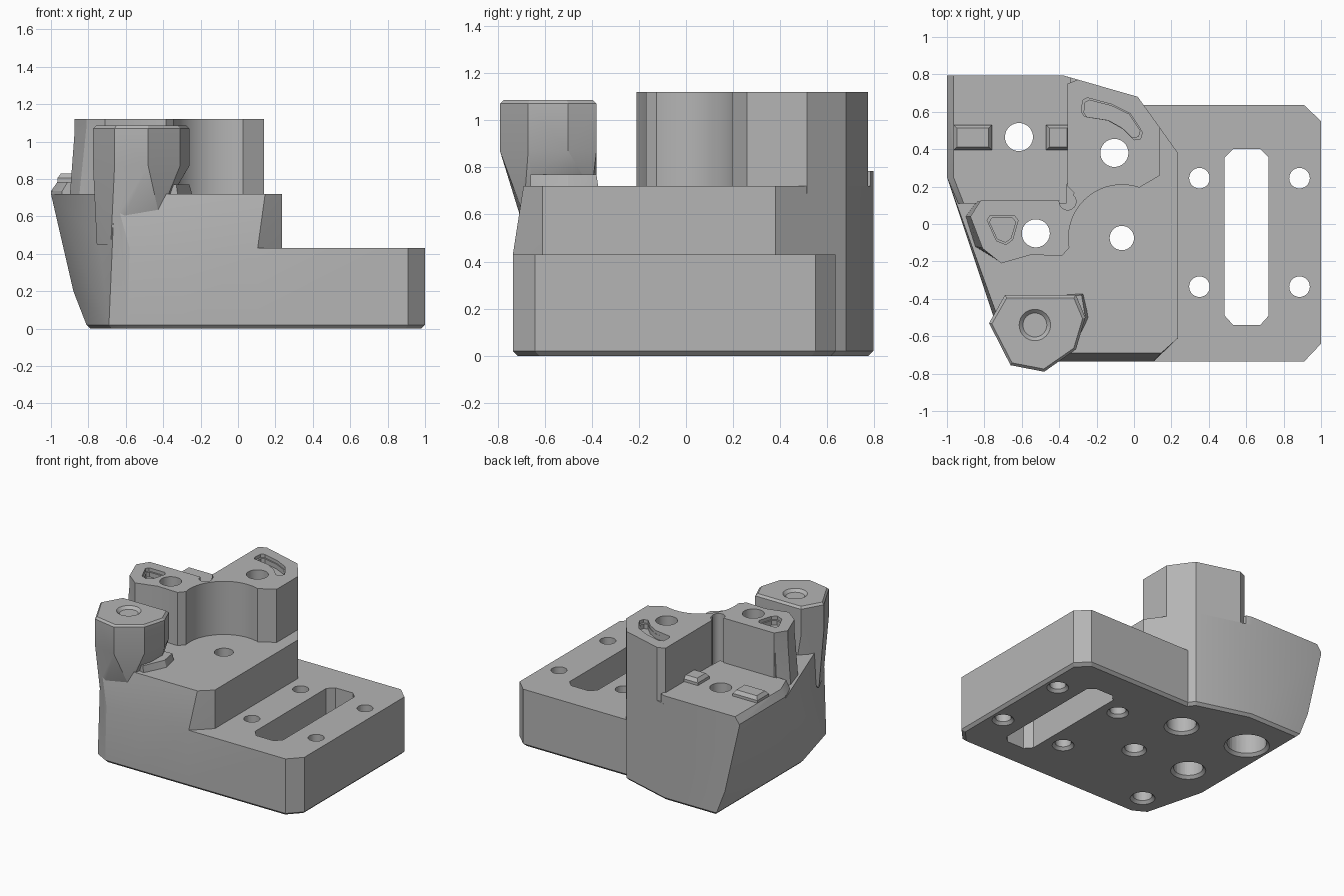
import bpy, bmesh
from math import sin, cos, tau

cube = bpy.data.objects.get("Cube")
if cube:
    bpy.data.objects.remove(cube, do_unlink=True)

grey = bpy.data.materials.new("plain_grey")
grey.use_nodes = True
GREY = (0.46, 0.46, 0.46, 1)
grey.diffuse_color = GREY
for node in grey.node_tree.nodes:
    if node.type == 'BSDF_PRINCIPLED':
        node.inputs["Base Color"].default_value = GREY


def finish(name, bm):
    bmesh.ops.recalc_face_normals(bm, faces=bm.faces)
    mesh = bpy.data.meshes.new(name)
    bm.to_mesh(mesh)
    bm.free()
    mesh.materials.append(grey)
    obj = bpy.data.objects.new(name, mesh)
    bpy.context.collection.objects.link(obj)
    return obj


def prism(name, outline, z0, z1):
    """Vertical prism over any simple outline."""
    bm = bmesh.new()
    face = bm.faces.new([bm.verts.new((x, y, z0)) for x, y in outline])
    ext = bmesh.ops.extrude_face_region(bm, geom=[face])
    top = [v for v in ext["geom"] if isinstance(v, bmesh.types.BMVert)]
    bmesh.ops.translate(bm, verts=top, vec=(0, 0, z1 - z0))
    return finish(name, bm)


def hull(name, *levels):
    """Convex solid through outlines given as (z, points)."""
    bm = bmesh.new()
    for z, pts in levels:
        for x, y in pts:
            bm.verts.new((x, y, z))
    res = bmesh.ops.convex_hull(bm, input=bm.verts)
    loose = {v for v in res["geom_interior"] + res["geom_unused"]
             if isinstance(v, bmesh.types.BMVert)}
    bmesh.ops.delete(bm, geom=list(loose), context='VERTS')
    bmesh.ops.dissolve_limit(bm, angle_limit=0.01, verts=bm.verts, edges=bm.edges)
    return finish(name, bm)


def ring(x, y, r, n=40):
    return [(x + r * cos(tau * i / n), y + r * sin(tau * i / n)) for i in range(n)]


def inset(pts, d):
    """Move every point towards the outline's centre by d on each axis."""
    xs, ys = [p[0] for p in pts], [p[1] for p in pts]
    cx, cy = (min(xs) + max(xs)) / 2, (min(ys) + max(ys)) / 2
    kx, ky = 1 - 2 * d / (max(xs) - min(xs)), 1 - 2 * d / (max(ys) - min(ys))
    return [(cx + (x - cx) * kx, cy + (y - cy) * ky) for x, y in pts]


def combine(obj, tool, op='DIFFERENCE'):
    mod = obj.modifiers.new("combine", 'BOOLEAN')
    mod.operation, mod.solver, mod.object = op, 'EXACT', tool
    bpy.context.view_layer.objects.active = obj
    bpy.ops.object.modifier_apply(modifier=mod.name)
    bpy.data.objects.remove(tool, do_unlink=True)


FLOOR, DECK, TOP = 0.72, 0.785, 1.12

# Main body: flared left wall, sloping front, chamfered underside
back = [(0.235, 0.38), (0.02, 0.68), (-0.38, 0.795)]
foot = [(-0.81, 0.795), (-0.81, -0.23), (-0.69, -0.68), (-0.59, -0.735),
        (0.105, -0.735), (0.235, -0.61)] + back
body = hull("bracket_body",
            (0, inset(foot, 0.02)), (0.02, foot),
            (0.2, [(-0.88, 0.795), (-0.88, -0.05)]),
            (0.43, [(-0.58, -0.735), (0.105, -0.735)]),
            (FLOOR, [(-1, 0.795), (-1, 0.25), (-0.735, -0.45), (-0.66, -0.69),
                     (0.145, -0.69), (0.235, -0.61)] + back))

# Low mounting plate
plate = [(1, -0.64), (1, 0.55), (0.91, 0.635), (-0.3, 0.635),
         (-0.3, -0.735), (0.91, -0.735)]
combine(body, hull("mounting_plate", (0, inset(plate, 0.02)), (0.02, plate),
                   (0.43, plate)), 'UNION')

# Rear deck with chamfered outer edge
deck = [(-0.94, 0.11), (-1, 0.25), (-1, 0.795), (-0.38, 0.795),
        (-0.34, 0.783), (-0.36, 0.11)]
deck_top = [(max(x, -0.965), y) for x, y in deck]
deck_top[0] = (-0.91, 0.11)
combine(body, hull("rear_deck", (0.7, inset(deck, 0.02)), (FLOOR, deck),
                   (0.735, deck), (DECK, deck_top)), 'UNION')

# Two-armed tower with a round clearance and a relief notch
tower = prism("tower", [
    (0.14, 0.513), (0.14, 0.26), (0.02, 0.19), (-0.1, -0.1), (-0.34, -0.12),
    (-0.385, -0.17), (-0.55, -0.165), (-0.71, -0.21), (-0.81, -0.13),
    (-0.875, 0.04), (-0.82, 0.125), (-0.35, 0.125), (-0.32, 0.165),
    (-0.355, 0.2), (-0.355, 0.75), (-0.3, 0.772), (0.02, 0.68)], 0.69, TOP)
combine(tower, prism("clearance", ring(-0.065, -0.075, 0.285, 64), 0.5, 1.3))
combine(tower, prism("relief", ring(-0.355, 0.12, 0.045, 24), 0.5, 1.3))
combine(body, tower, 'UNION')
combine(body, hull("arm_flare",
                   (0.7, [(-0.9, 0.04), (-0.85, -0.12), (-0.72, -0.2),
                          (-0.5, 0), (-0.84, 0.12)]),
                   (1.1, [(-0.87, 0.04), (-0.808, -0.128), (-0.71, -0.2),
                          (-0.5, 0), (-0.82, 0.12)])), 'UNION')

# Front post narrowing down into the body
post = [(-0.69, -0.38), (-0.31, -0.38), (-0.26, -0.5), (-0.31, -0.67),
        (-0.48, -0.79), (-0.66, -0.755), (-0.775, -0.53)]
combine(body, hull("front_post",
                   (0.45, [(-0.755, -0.5), (-0.68, -0.66), (-0.6, -0.5)]),
                   (0.6, [(-0.6, -0.7), (-0.42, -0.69), (-0.66, -0.4)]),
                   (0.7, [(-0.36, -0.4), (-0.66, -0.38)]),
                   (0.87, post), (1.07, post), (1.085, inset(post, 0.015))),
        'UNION')
combine(body, hull("post_foot",
                   (0.7, [(-0.24, -0.5), (-0.27, -0.37), (-0.32, -0.66),
                          (-0.6, -0.4), (-0.6, -0.6)]),
                   (0.77, [(-0.28, -0.38), (-0.26, -0.5), (-0.33, -0.66),
                           (-0.6, -0.4), (-0.6, -0.6)])), 'UNION')

# Raised keys on the deck
for x0, x1 in ((-0.965, -0.76), (-0.47, -0.34)):
    key = [(x0, 0.395), (x1, 0.395), (x1, 0.53), (x0, 0.53)]
    combine(body, hull("deck_key", (0.76, key), (0.805, key),
                       (0.83, inset(key, 0.018))), 'UNION')

# Long slot in the plate
slot = [(0.53, -0.54), (0.675, -0.54), (0.72, -0.49), (0.72, 0.355),
        (0.675, 0.4), (0.53, 0.4), (0.485, 0.355), (0.485, -0.49)]
combine(body, prism("slot_cut", slot, -0.1, 0.6))

# Through holes: x, y, radius, counterbore radius, counterbore depth
holes = [(x, y, 0.055, 0.055, 0.1) for x in (0.35, 0.885) for y in (0.245, -0.335)]
holes += [(-0.065, -0.075, 0.065, 0.065, 0.1), (-0.53, -0.54, 0.065, 0.065, 0.1),
          (-0.105, 0.38, 0.075, 0.1, 0.5), (-0.525, -0.05, 0.075, 0.1, 0.5),
          (-0.615, 0.465, 0.075, 0.135, 0.4)]
for x, y, r, bore, depth in holes:
    combine(body, prism("hole_cut", ring(x, y, r), -0.1, 1.4))
    if bore > r:
        combine(body, prism("bore_cut", ring(x, y, bore), -0.1, depth))
    combine(body, hull("countersink", (-0.02, ring(x, y, bore + 0.04)),
                       (0.021, ring(x, y, bore - 0.001))))
combine(body, hull("post_countersink", (1.065, ring(-0.53, -0.54, 0.064)),
                   (1.105, ring(-0.53, -0.54, 0.104))))

# Stepped pockets in the tower arms
pockets = [
    [(-0.25, 0.675), (-0.12, 0.64), (-0.02, 0.59), (0.045, 0.49), (0.035, 0.455),
     (0, 0.45), (-0.06, 0.51), (-0.14, 0.555), (-0.265, 0.575), (-0.28, 0.6),
     (-0.275, 0.66)],
    [(-0.77, 0.045), (-0.64, 0.045), (-0.62, 0.02), (-0.65, -0.085), (-0.685, -0.11),
     (-0.735, -0.09), (-0.785, 0.02)]]
for pts in pockets:
    combine(body, prism("pocket_rim", pts, TOP - 0.025, TOP + 0.1))
    combine(body, prism("pocket_well", inset(pts, 0.013), TOP - 0.06, TOP + 0.1))

bpy.ops.object.select_all(action='DESELECT')
body.select_set(True)
bpy.context.view_layer.objects.active = body
bpy.ops.object.shade_smooth_by_angle(angle=0.4)
